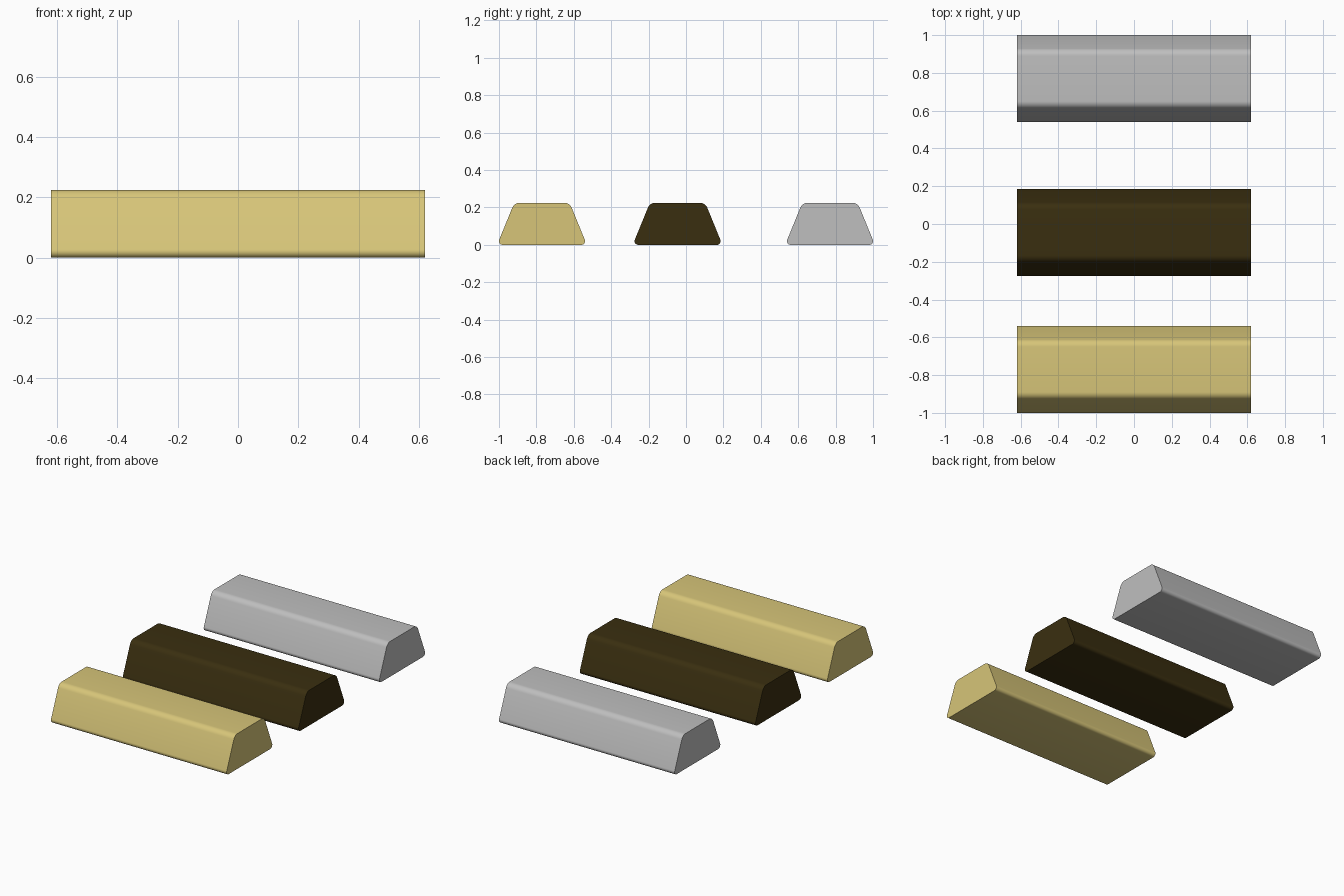
import bpy, bmesh, math
from mathutils import Vector

if "Cube" in bpy.data.objects:
    bpy.data.objects.remove(bpy.data.objects["Cube"])

HALF_LENGTH = 0.62
HEIGHT = 0.225


def material(name, rgb):
    m = bpy.data.materials.new(name)
    m.diffuse_color = (*rgb, 1)
    m.use_nodes = True
    m.node_tree.nodes["Principled BSDF"].inputs["Base Color"].default_value = m.diffuse_color
    return m


def fillet(prev, corner, nxt, radius, steps=8):
    """Points of an arc rounding one corner of the profile."""
    a, b = (prev - corner).normalized(), (nxt - corner).normalized()
    half = a.angle(b) / 2
    centre = corner + (a + b).normalized() * radius / math.sin(half)
    start = corner + a * radius / math.tan(half) - centre
    end = corner + b * radius / math.tan(half) - centre
    sweep = math.pi - 2 * half
    return [centre + (start * math.sin((1 - i / steps) * sweep)
                      + end * math.sin(i / steps * sweep)) / math.sin(sweep)
            for i in range(steps + 1)]


def profile():
    """Trapezoid with tight lower and softer upper corners, in the YZ plane."""
    corners = [(-0.24, 0, 0.02), (0.24, 0, 0.02),
               (0.148, HEIGHT, 0.042), (-0.148, HEIGHT, 0.042)]
    pts = [Vector((0, y, z)) for y, z, r in corners]
    out = []
    for i, (_, _, r) in enumerate(corners):
        out += fillet(pts[i - 1], pts[i], pts[(i + 1) % 4], r)
    return out


def bar(name, y, mat):
    """Extrude the profile along x."""
    bm = bmesh.new()
    offset = Vector((-HALF_LENGTH, y, 0))
    cap = bm.faces.new([bm.verts.new(p + offset) for p in profile()])
    ext = bmesh.ops.extrude_face_region(bm, geom=[cap], use_keep_orig=True)
    moved = [g for g in ext["geom"] if isinstance(g, bmesh.types.BMVert)]
    bmesh.ops.translate(bm, verts=moved, vec=(2 * HALF_LENGTH, 0, 0))
    bmesh.ops.recalc_face_normals(bm, faces=bm.faces)
    for f in bm.faces:
        f.smooth = True
    for e in bm.edges:
        e.smooth = e.calc_face_angle(0) < math.radians(30)
    me = bpy.data.meshes.new(name)
    bm.to_mesh(me)
    bm.free()
    me.materials.append(mat)
    ob = bpy.data.objects.new(name, me)
    bpy.context.collection.objects.link(ob)


# three bars side by side
bar("gold_bar", -0.77, material("pale gold", (0.68, 0.56, 0.19)))
bar("dark_bar", -0.045, material("dark bronze", (0.042, 0.028, 0.005)))
bar("silver_bar", 0.77, material("silver grey", (0.52, 0.52, 0.52)))
